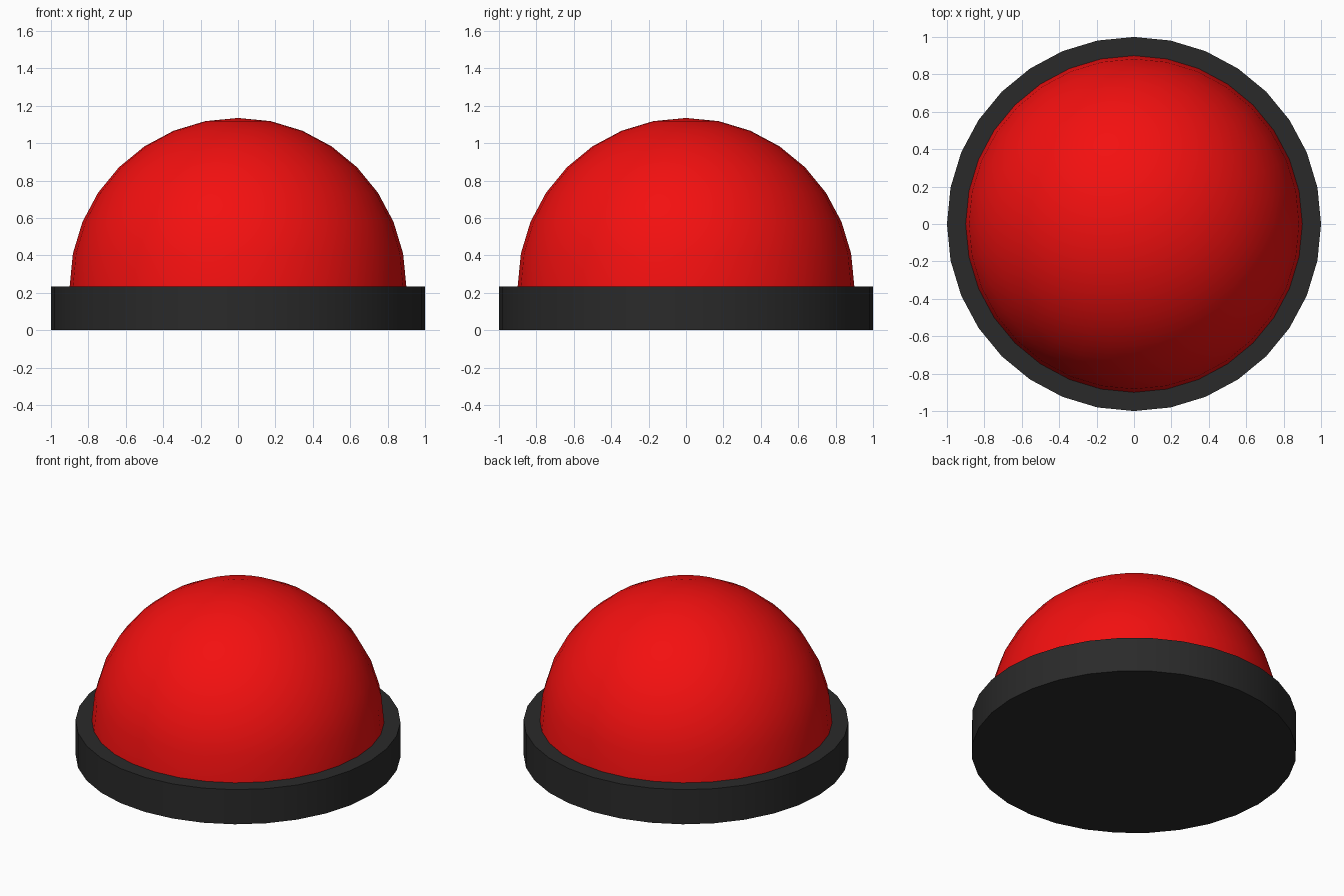
import bpy, bmesh, math

if "Cube" in bpy.data.objects:
    bpy.data.objects.remove(bpy.data.objects["Cube"])

BASE_H = 0.235
DOME_R = 0.9
SIDES = 32


def material(name, color):
    m = bpy.data.materials.new(name)
    m.diffuse_color = color
    m.use_nodes = True
    m.node_tree.nodes["Principled BSDF"].inputs["Base Color"].default_value = m.diffuse_color
    return m


def smooth(obj):
    bpy.ops.object.select_all(action='DESELECT')
    obj.select_set(True)
    bpy.context.view_layer.objects.active = obj
    bpy.ops.object.shade_smooth_by_angle(angle=math.radians(30))


# Round black base
bpy.ops.mesh.primitive_cylinder_add(vertices=SIDES, radius=1, depth=BASE_H,
                                    location=(0, 0, BASE_H / 2))
base = bpy.context.object
base.name = "base"
base.data.materials.append(material("black_plastic", (0.023, 0.023, 0.023, 1)))
smooth(base)

# Red dome: upper half of a sphere resting on the base
bpy.ops.mesh.primitive_uv_sphere_add(segments=SIDES, ring_count=SIDES // 2,
                                     radius=DOME_R, location=(0, 0, BASE_H))
dome = bpy.context.object
dome.name = "button_dome"
bm = bmesh.new()
bm.from_mesh(dome.data)
bmesh.ops.delete(bm, geom=[v for v in bm.verts if v.co.z < -1e-4], context='VERTS')
bm.to_mesh(dome.data)
bm.free()
dome.data.materials.append(material("red_plastic", (0.9, 0.005, 0.005, 1)))
smooth(dome)
